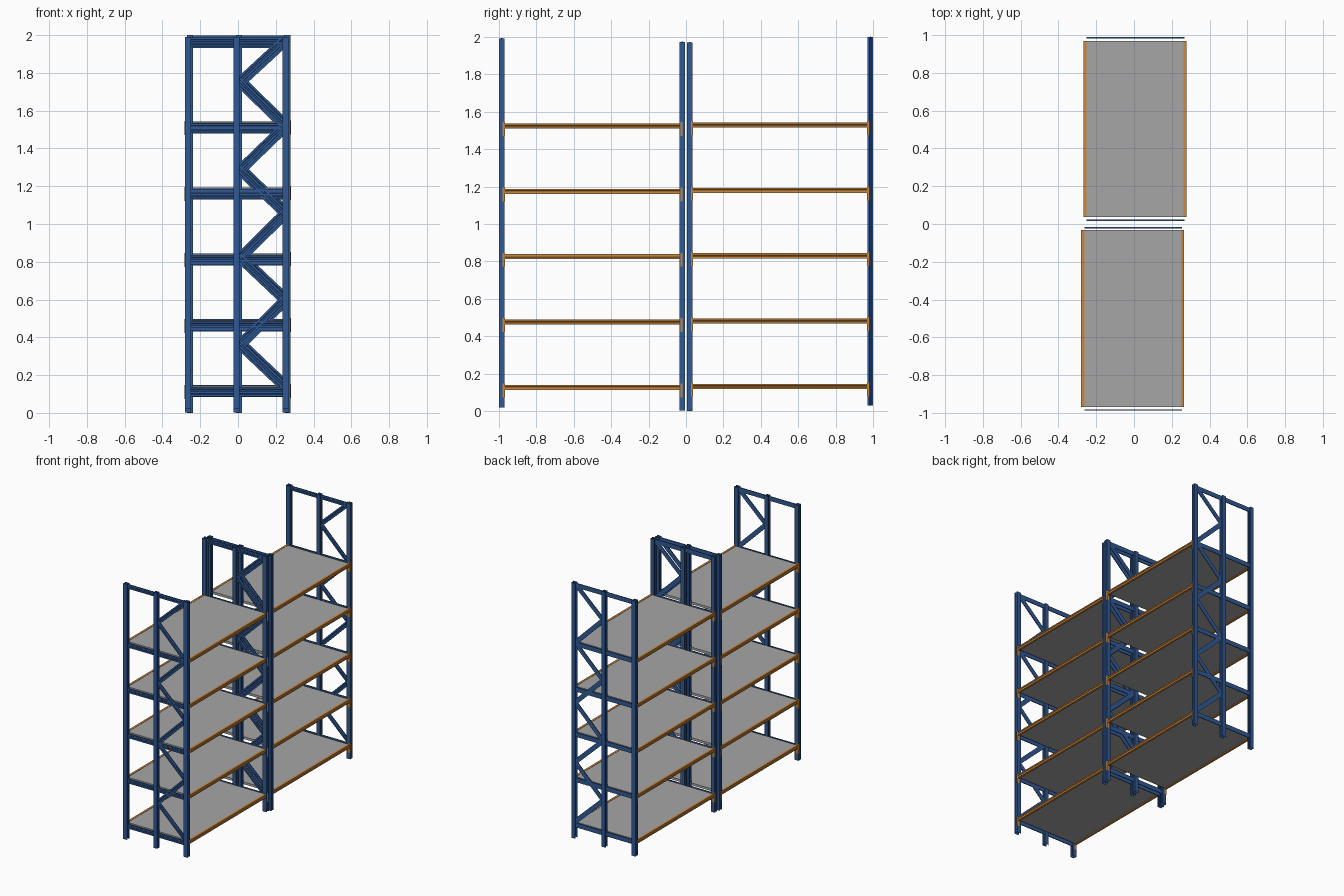
import bpy
from mathutils import Vector

if "Cube" in bpy.data.objects:
    bpy.data.objects.remove(bpy.data.objects["Cube"])


def material(name, rgb):
    m = bpy.data.materials.new(name)
    m.diffuse_color = (*rgb, 1)
    m.use_nodes = True
    m.node_tree.nodes["Principled BSDF"].inputs["Base Color"].default_value = m.diffuse_color
    return m


BLUE = material("blue_steel", (0.03, 0.10, 0.30))
ORANGE = material("orange_steel", (0.60, 0.25, 0.05))
GREY = material("deck_grey", (0.38, 0.38, 0.38))

X, Y, Z = Vector((1, 0, 0)), Vector((0, 1, 0)), Vector((0, 0, 1))


def sweep(name, profile, start, end, u, v, mat, closed=True, caps=False):
    """Sweep a 2D profile (axes u, v) in a straight line from start to end."""
    a, b, n = Vector(start), Vector(end), len(profile)
    verts = [p + u * s + v * t for p in (a, b) for s, t in profile]
    faces = [(i, (i + 1) % n, n + (i + 1) % n, n + i)
             for i in range(n if closed else n - 1)]
    if caps:
        faces += [tuple(range(n))[::-1], tuple(range(n, 2 * n))]
    me = bpy.data.meshes.new(name)
    me.from_pydata(verts, [], faces)
    me.materials.append(mat)
    ob = bpy.data.objects.new(name, me)
    bpy.context.collection.objects.link(ob)
    return ob


# Folded open upright: grooved outer face, two sides, two inward lips
POST = [(-0.016, -0.007), (-0.016, -0.015), (0.016, -0.015), (0.016, -0.005),
        (0.011, -0.003), (0.011, 0.003), (0.016, 0.005), (0.016, 0.015),
        (-0.016, 0.015), (-0.016, 0.007)]
# Shallow grooved strip for rails and braces (u = width, v = depth)
STRIP = [(-0.017, -0.003), (-0.006, -0.003), (-0.004, -0.001), (0.004, -0.001),
         (0.006, -0.003), (0.017, -0.003), (0.017, 0.003), (-0.017, 0.003)]
# Stepped shelf beam (u = outward, v = up)
BEAM = [(0, 0), (0.016, 0), (0.016, 0.009), (0.012, 0.011), (0.012, 0.016),
        (0.016, 0.018), (0.016, 0.027), (0, 0.027)]
# Brace nodes, zig-zagging between the centre and right posts
NODES = [(0.25, 1.96), (0.012, 1.74), (0.25, 1.505), (0.012, 1.275), (0.25, 1.045),
         (0.012, 0.81), (0.25, 0.585), (0.012, 0.35), (0.25, 0.125)]
LEVELS = [0.115 + 0.349 * i for i in range(5)]


def frame(name, cx, y, z0):
    # three uprights
    for label, x, side in (("left", -0.258, -1), ("centre", 0, 1), ("right", 0.258, 1)):
        sweep(f"{name}_{label}_post", POST, (cx + x, y, z0), (cx + x, y, z0 + 1.97),
              X * side, Y, BLUE, closed=False)
    # horizontal rails
    for i, z in enumerate([l - 0.015 for l in LEVELS] + [1.95]):
        sweep(f"{name}_rail_{i}", STRIP, (cx - 0.255, y, z0 + z), (cx + 0.255, y, z0 + z),
              Z, Y, BLUE)
    # diagonal braces
    for i, (p, q) in enumerate(zip(NODES, NODES[1:])):
        a = Vector((cx + p[0], y, z0 + p[1]))
        b = Vector((cx + q[0], y, z0 + q[1]))
        across = (b - a).cross(Y).normalized()
        sweep(f"{name}_brace_{i}", STRIP, a, b, across, Y, BLUE)


def bay(name, cx, y0, y1, z0):
    for i, level in enumerate(LEVELS):
        z = z0 + level
        # deck panel
        deck = [(-0.258, 0.007), (0.258, 0.007), (0.258, 0.025), (-0.258, 0.025)]
        sweep(f"{name}_deck_{i}", deck, (cx, y0, z), (cx, y1, z), X, Z, GREY, caps=True)
        for label, s in (("left", -1), ("right", 1)):
            # load beam
            x = cx + s * 0.256
            sweep(f"{name}_{label}_beam_{i}", BEAM, (x, y0, z), (x, y1, z),
                  X * s, Z, ORANGE, caps=True)
            # angled end brackets hooked on the posts
            for end, y, d in (("front", y0, -1), ("back", y1, 1)):
                plate = [(0.0, 0.0), (0.017, 0.0), (0.019, 0.003), (0.019, 0.012)]
                sweep(f"{name}_{label}_{end}_bracket_{i}", plate, (x, y, z - 0.04),
                      (x, y, z + 0.034), X * s, Y * d, ORANGE, closed=False)


frame("front_end_frame", -0.007, -0.984, 0.02)
frame("front_inner_frame", -0.007, -0.02, 0.003)
frame("back_inner_frame", 0.005, 0.02, 0.0)
frame("back_end_frame", 0.005, 0.985, 0.03)
bay("front_bay", -0.007, -0.967, -0.032, -0.001)
bay("back_bay", 0.005, 0.038, 0.968, 0.004)
